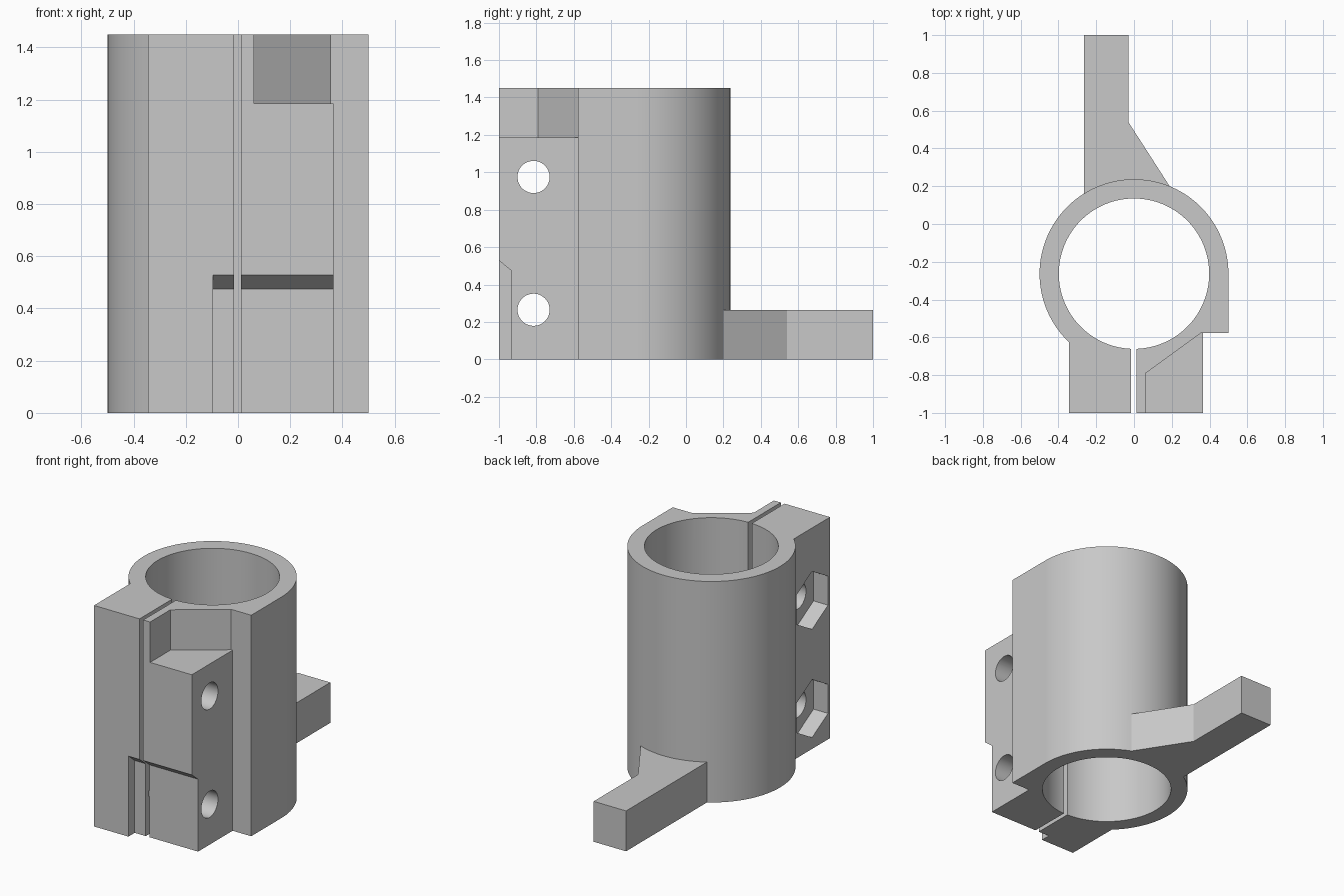
import bpy, bmesh
from math import cos, sin, pi, radians

cube = bpy.data.objects.get("Cube")
if cube:
    bpy.data.objects.remove(cube, do_unlink=True)

grey = bpy.data.materials.new("plain grey")
grey.use_nodes = True
colour = (0.58, 0.58, 0.58, 1)
grey.diffuse_color = colour
grey.node_tree.nodes["Principled BSDF"].inputs["Base Color"].default_value = colour


def arc(cx, cy, r, start, end, n):
    """Points along an arc, angles in degrees."""
    return [(cx + r * cos(radians(start + (end - start) * i / n)),
             cy + r * sin(radians(start + (end - start) * i / n))) for i in range(n + 1)]


def prism(name, pts, lo, hi, axis="z"):
    """Extrude a flat profile: (x, y) along z, or (y, z) along x."""
    place = (lambda p, h: (p[0], p[1], h)) if axis == "z" else (lambda p, h: (h, p[0], p[1]))
    bm = bmesh.new()
    bottom = [bm.verts.new(place(p, lo)) for p in pts]
    top = [bm.verts.new(place(p, hi)) for p in pts]
    bm.faces.new(bottom)
    bm.faces.new(top)
    for i in range(len(pts)):
        j = (i + 1) % len(pts)
        bm.faces.new((bottom[i], bottom[j], top[j], top[i]))
    bmesh.ops.recalc_face_normals(bm, faces=bm.faces)
    mesh = bpy.data.meshes.new(name)
    bm.to_mesh(mesh)
    bm.free()
    mesh.materials.append(grey)
    obj = bpy.data.objects.new(name, mesh)
    bpy.context.collection.objects.link(obj)
    return obj


def combine(target, other, operation):
    """Apply a boolean and discard the helper."""
    mod = target.modifiers.new(operation.lower(), "BOOLEAN")
    mod.operation, mod.solver, mod.object = operation, "EXACT", other
    bpy.context.view_layer.objects.active = target
    bpy.ops.object.modifier_apply(modifier=mod.name)
    bpy.data.objects.remove(other, do_unlink=True)


HEIGHT, CY = 1.45, -0.263

# Clamp body: round sleeve, flat right flank and split clamping ears
outline = arc(0, CY, 0.5, 0, 226.4, 90)
outline += [(-0.345, -1), (0.365, -1), (0.365, -0.577), (0.5, -0.577)]
body = prism("clamp_body", outline, 0, HEIGHT)

# Rear arm with a tapered root
arm = prism("rear_arm", [(-0.265, 0.1), (0.12, 0.16), (0.19, 0.198), (-0.03, 0.54),
                         (-0.03, 1), (-0.265, 1)], 0, 0.265)
combine(body, arm, "UNION")

# Bore and clamping slit
combine(body, prism("bore_cutter", arc(0, CY, 0.398, 0, 360, 128)[:-1], -0.1, 1.6), "DIFFERENCE")
slit = [(-0.015, -1.1), (0.012, -1.1), (0.012, -0.5), (-0.015, -0.5)]
combine(body, prism("slit_cutter", slit, -0.1, 1.6), "DIFFERENCE")

# Top pocket in the ear
pocket = [(0.062, -1.1), (0.6, -1.1), (0.6, -0.577), (0.355, -0.577), (0.062, -0.79)]
combine(body, prism("pocket_cutter", pocket, 1.185, 1.6), "DIFFERENCE")

# Lower front recess with a sloped upper edge
recess = [(-1.1, -0.1), (-0.935, -0.1), (-0.935, 0.475), (-1, 0.528), (-1.1, 0.61)]
combine(body, prism("recess_cutter", recess, -0.095, 0.6, "x"), "DIFFERENCE")

# Bolt holes with hexagonal nut traps
for z in (0.265, 0.975):
    hole = arc(-0.815, z, 0.086, 0, 360, 48)[:-1]
    combine(body, prism("bolt_cutter", hole, -0.6, 0.6, "x"), "DIFFERENCE")
    nut = arc(-0.815, z, 0.19, 30, 390, 6)[:-1]
    combine(body, prism("nut_cutter", nut, -0.6, -0.24, "x"), "DIFFERENCE")

bpy.ops.object.select_all(action="DESELECT")
body.select_set(True)
bpy.context.view_layer.objects.active = body
bpy.ops.object.shade_smooth_by_angle(angle=pi / 9)
